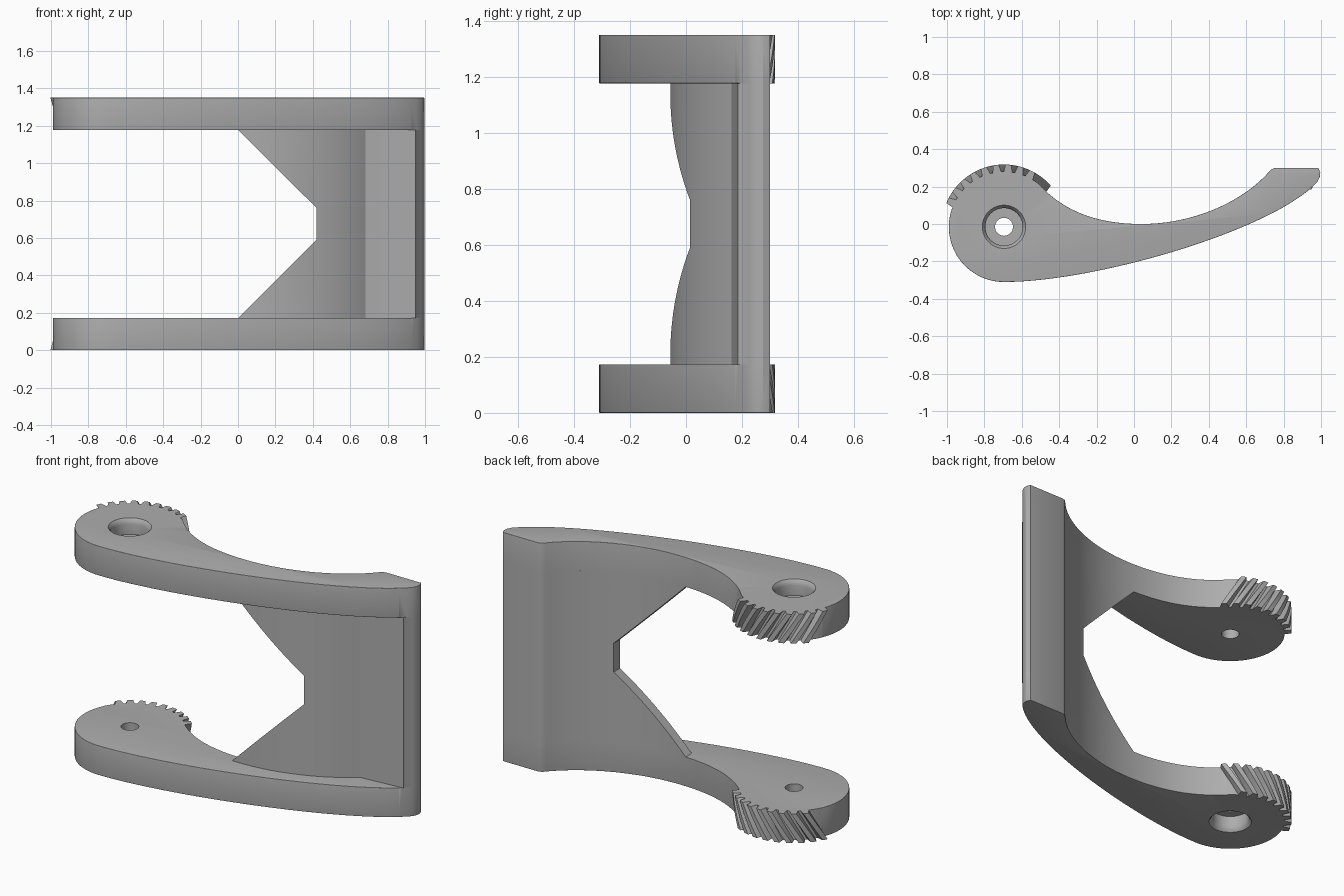
import bpy, bmesh
from math import cos, sin, radians, pi, degrees, atan2
from mathutils import Vector
from mathutils.geometry import interpolate_bezier

if "Cube" in bpy.data.objects:
    bpy.data.objects.remove(bpy.data.objects["Cube"])

H, T = 1.35, 0.173            # full height, arm thickness
CX, CY, R = -0.695, -0.015, 0.295   # pivot boss

grey = bpy.data.materials.new("plain grey")
grey.use_nodes = True
grey.diffuse_color = (0.42, 0.42, 0.42, 1)
grey.node_tree.nodes["Principled BSDF"].inputs["Base Color"].default_value = (0.42, 0.42, 0.42, 1)


def bezier(a, b, c, d, n=20):
    return [Vector((p.x, p.y)) for p in interpolate_bezier(
        *[Vector((*q, 0)) for q in (a, b, c, d)], n)]


def finish(bm, name, angle=30):
    bmesh.ops.recalc_face_normals(bm, faces=bm.faces)
    mesh = bpy.data.meshes.new(name)
    bm.to_mesh(mesh)
    bm.free()
    ob = bpy.data.objects.new(name, mesh)
    bpy.context.collection.objects.link(ob)
    mesh.materials.append(grey)
    activate(ob)
    bpy.ops.object.shade_smooth_by_angle(angle=radians(angle))
    return ob


def activate(ob):
    bpy.ops.object.select_all(action='DESELECT')
    ob.select_set(True)
    bpy.context.view_layer.objects.active = ob


def prism(points, depth):
    bm = bmesh.new()
    face = bm.faces.new([bm.verts.new(p) for p in points])
    new = bmesh.ops.extrude_face_region(bm, geom=[face])["geom"]
    bmesh.ops.translate(bm, vec=depth, verts=[v for v in new if isinstance(v, bmesh.types.BMVert)])
    bmesh.ops.recalc_face_normals(bm, faces=bm.faces)
    return bm


def lathe(profile, n=40):
    """Closed solid of revolution about the pivot axis; profile is (radius, z)."""
    bm = bmesh.new()
    rings = [[bm.verts.new((CX + r * cos(2 * pi * i / n), CY + r * sin(2 * pi * i / n), z))
              for i in range(n)] for r, z in profile]
    for a, b in zip(rings, rings[1:]):
        for i in range(n):
            j = (i + 1) % n
            bm.faces.new((a[i], a[j], b[j], b[i]))
    bm.faces.new(rings[0])
    bm.faces.new(rings[-1])
    return bm


def cut(ob, cutter):
    cutter.hide_render = True
    mod = ob.modifiers.new("cut", 'BOOLEAN')
    mod.operation, mod.solver, mod.object = 'DIFFERENCE', 'EXACT', cutter
    activate(ob)
    bpy.ops.object.modifier_apply(modifier=mod.name)
    bpy.data.objects.remove(cutter)
    bpy.ops.object.shade_smooth_by_angle(angle=radians(30))


def mirrored(ob, name):
    bm = bmesh.new()
    bm.from_mesh(ob.data)
    for v in bm.verts:
        v.co.z = H - v.co.z
    return finish(bm, name)


# Shared outline curves
outer = bezier((-0.695, -0.31), (-0.2, -0.31), (0.75, -0.03), (0.98, 0.225), 32)
tip = [Vector(p) for p in ((0.993, 0.25), (0.996, 0.275), (0.985, 0.3), (0.755, 0.3), (0.735, 0.293))]
hollow = bezier((0.72, 0.277), (0.58, 0.12), (0.32, 0), (0.04, 0), 20)
neck = bezier((0.04, 0), (-0.2, 0), (-0.38, 0.07), (-0.51, 0.215), 16)
a0 = atan2(0.215 - CY, -0.51 - CX)
boss = [Vector((CX + R * cos(a), CY + R * sin(a)))
        for a in (a0 + (1.5 * pi - a0) * i / 48 for i in range(1, 48))]

# Lower arm with rounded rims, plain under the teeth
bm = prism([(p.x, p.y, 0) for p in outer + tip + hollow + neck[1:] + boss], (0, 0, T))


def rounded(e):
    if abs(e.verts[0].co.z - e.verts[1].co.z) > 0.01:
        return 0
    m = (e.verts[0].co + e.verts[1].co) / 2
    ang = degrees(atan2(m.y - CY, m.x - CX))
    if m.x < -0.4 and 38 < ang < 158:
        return 0
    outside = m.x < -0.5 or m.y < -0.02 or m.x > 0.78 and m.y < 0.29
    front = outside or m.x > 0.3 and m.y < 0.3 * m.x - 0.13
    if m.z > T / 2:
        return front and m.x < 0.93
    return 1


bmesh.ops.bevel(bm, geom=[e for e in bm.edges if rounded(e)], offset=0.024,
                segments=4, profile=0.5, affect='EDGES', clamp_overlap=True)
lower = finish(bm, "lower_arm")

# Stepped pivot hole, wide on the outside
cutter = finish(lathe([(0.122, -0.02), (0.116, 0), (0.105, 0.012), (0.1, 0.03), (0.1, 0.09),
                       (0.048, 0.09), (0.048, 0.3)]), "hole_cutter")
cut(lower, cutter)
mirrored(lower, "upper_arm")

# Slanted gear teeth on the boss
bm = bmesh.new()
LAYERS, TWIST = 6, radians(19)
for k in range(9):
    base = radians(155 - 11.5 * k)
    rows = []
    for i in range(LAYERS + 1):
        f = i / LAYERS
        a = base - TWIST * f
        rows.append([bm.verts.new((CX + r * cos(a + w), CY + r * sin(a + w), T * f))
                     for r, w in ((0.265, -0.085), (0.3, -0.072), (0.333, -0.045),
                                  (0.333, 0.045), (0.3, 0.072), (0.265, 0.085))])
    for lo, hi in zip(rows, rows[1:]):
        for i in range(6):
            j = (i + 1) % 6
            bm.faces.new((lo[i], lo[j], hi[j], hi[i]))
    bm.faces.new(rows[0])
    bm.faces.new(rows[-1])
teeth = finish(bm, "lower_gear_teeth")
mirrored(teeth, "upper_gear_teeth")

# Curved grip wall between the arms, with a solid lip at the tip
back = hollow + neck[1:6]
front = []
for i, p in enumerate(back):
    d = (back[min(i + 1, len(back) - 1)] - back[max(i - 1, 0)]).normalized()
    q = p + Vector((-d.y, d.x)) * 0.056
    if q.x < 0.69:
        front.append(q)
lip = [Vector((0.7, 0.165)), Vector((0.95, 0.185))]
loop = lip + [p for p in outer if p.x > 0.953] + tip + back + front[::-1]
wall = finish(prism([(p.x, p.y, T) for p in loop], (0, 0, H - 2 * T)), "grip_wall")

# Angular notch in the wall
notch = [(-0.3, T - 0.3), (0.42, 0.59), (0.42, H - 0.59), (-0.3, H - T + 0.3)]
cut(wall, finish(prism([(x, -1, z) for x, z in notch], (0, 2, 0)), "notch_cutter"))
